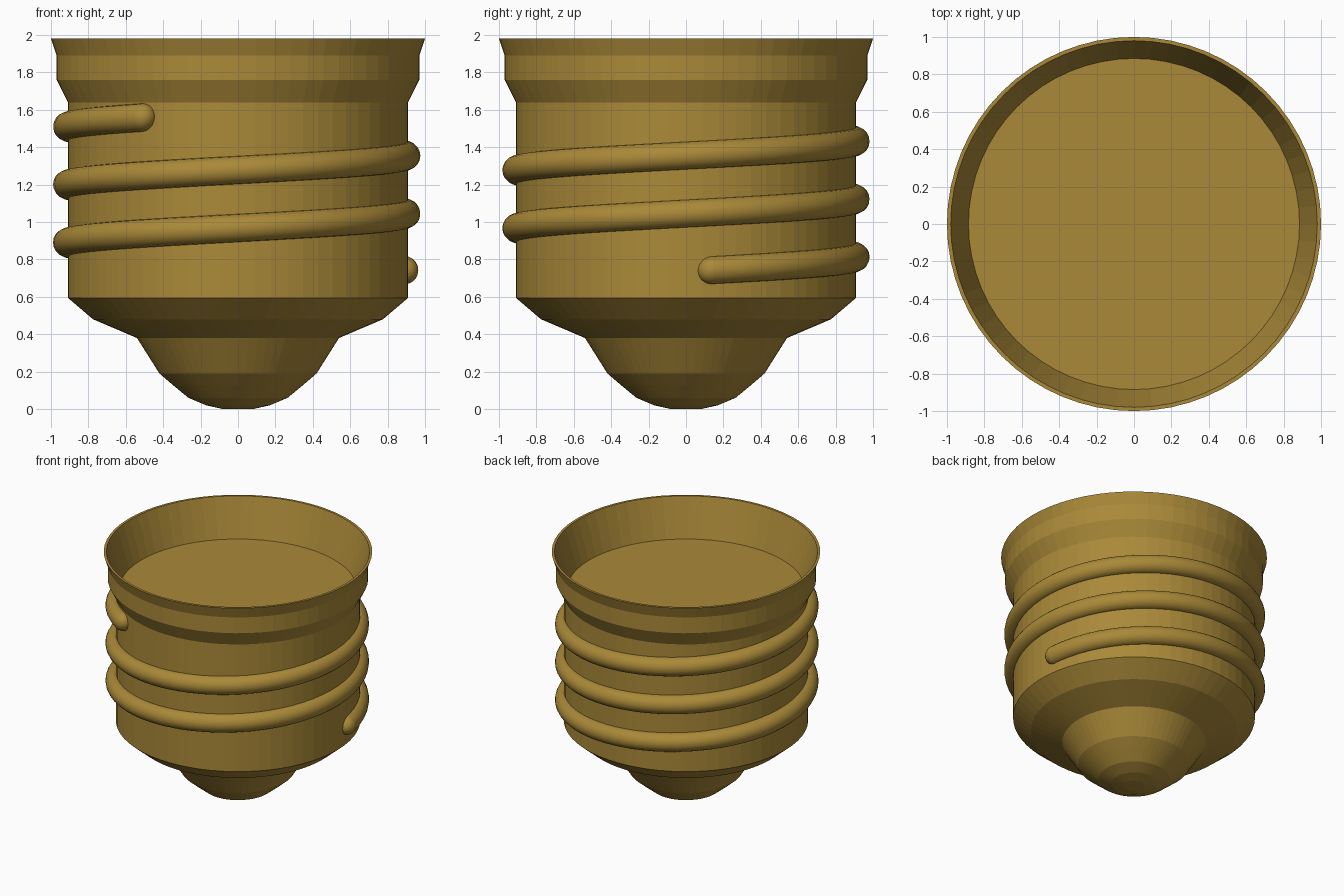
import bpy, bmesh
from math import sin, cos, pi, radians, sqrt

if "Cube" in bpy.data.objects:
    bpy.data.objects.remove(bpy.data.objects["Cube"])

brass = bpy.data.materials.new("brass")
brass.diffuse_color = (0.40, 0.25, 0.04, 1)
brass.use_nodes = True
brass.node_tree.nodes["Principled BSDF"].inputs["Base Color"].default_value = brass.diffuse_color


def skin_rings(name, rings):
    """Bridge closed rings of points in order and cap both ends."""
    bm = bmesh.new()
    loops = [[bm.verts.new(p) for p in ring] for ring in rings]
    n = len(loops[0])
    for a, b in zip(loops, loops[1:]):
        for i in range(n):
            j = (i + 1) % n
            bm.faces.new((a[i], a[j], b[j], b[i]))
    bm.faces.new(loops[0][::-1])
    bm.faces.new(loops[-1])
    bmesh.ops.recalc_face_normals(bm, faces=bm.faces[:])
    mesh = bpy.data.meshes.new(name)
    bm.to_mesh(mesh)
    bm.free()
    mesh.materials.append(brass)
    obj = bpy.data.objects.new(name, mesh)
    bpy.context.collection.objects.link(obj)
    return obj


# Lathed shell: contact tip, shoulder, barrel, flared rim, recessed floor
SIDES = 64
profile = [(0.08, 0.0), (0.17, 0.02), (0.265, 0.06), (0.35, 0.13), (0.42, 0.19),
           (0.54, 0.38), (0.775, 0.48), (0.91, 0.595), (0.91, 1.64),
           (0.97, 1.76), (0.97, 1.89), (1.0, 1.98), (0.98, 1.98), (0.885, 1.67)]
skin_rings("socket_shell", [
    [(r * cos(2 * pi * i / SIDES), r * sin(2 * pi * i / SIDES), z) for i in range(SIDES)]
    for r, z in profile])

# Raised screw thread: helical tube with rounded ends
COIL, TUBE, PITCH, Z0 = 0.907, 0.075, 0.31, 0.735
start, end = radians(4), radians(720 + 241)
cap = TUBE / COIL
caps = [cap * (1 - cos(radians(a))) for a in range(8, 90, 16)]
steps = 160
angles = [start + c for c in caps]
angles += [start + cap + (end - start - 2 * cap) * i / steps for i in range(steps + 1)]
angles += [end - c for c in reversed(caps)]
rings = []
for t in angles:
    edge = min(1, (t - start) / cap, (end - t) / cap)
    r = TUBE * sqrt(max(0, 1 - (1 - edge) ** 2))
    z = Z0 + PITCH * t / (2 * pi)
    ring = []
    for k in range(20):
        a = 2 * pi * k / 20
        d = COIL + r * cos(a)
        ring.append((d * cos(t) - 0.007, d * sin(t), z + r * sin(a)))
    rings.append(ring)
thread = skin_rings("screw_thread", rings)
bpy.context.view_layer.objects.active = thread
thread.select_set(True)
bpy.ops.object.shade_smooth_by_angle(angle=radians(40))
